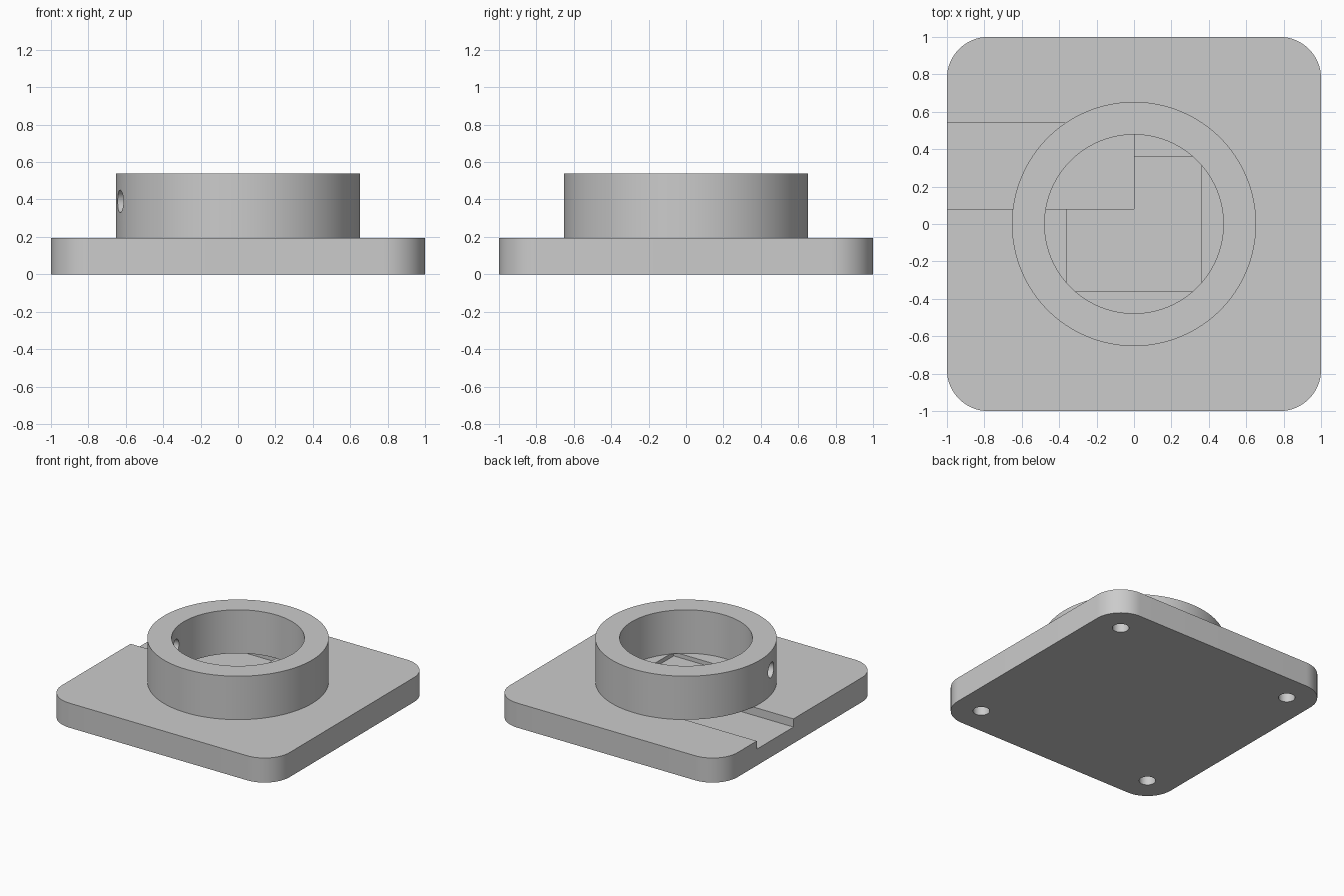
import bpy, bmesh, math
from mathutils import Matrix, Vector

if "Cube" in bpy.data.objects:
    bpy.data.objects.remove(bpy.data.objects["Cube"], do_unlink=True)

PLATE_TOP, RING_TOP = 0.195, 0.54
CORNER = 0.78            # centre of corner rounding and of the screw holes

grey = bpy.data.materials.new("light_grey")
grey.use_nodes = True
grey.diffuse_color = (0.6, 0.6, 0.6, 1)
grey.node_tree.nodes["Principled BSDF"].inputs["Base Color"].default_value = grey.diffuse_color


def make_object(name, bm):
    bmesh.ops.recalc_face_normals(bm, faces=bm.faces[:])
    mesh = bpy.data.meshes.new(name)
    bm.to_mesh(mesh)
    bm.free()
    mesh.materials.append(grey)
    obj = bpy.data.objects.new(name, mesh)
    bpy.context.collection.objects.link(obj)
    return obj


def extrude_outline(name, points, z0, z1):
    bm = bmesh.new()
    face = bm.faces.new([bm.verts.new((x, y, z0)) for x, y in points])
    top = bmesh.ops.extrude_face_region(bm, geom=[face])["geom"]
    verts = [v for v in top if isinstance(v, bmesh.types.BMVert)]
    bmesh.ops.translate(bm, verts=verts, vec=(0, 0, z1 - z0))
    return make_object(name, bm)


def box(name, x0, x1, y0, y1, z0, z1):
    return extrude_outline(name, [(x0, y0), (x1, y0), (x1, y1), (x0, y1)], z0, z1)


def arc(cx, cy, r, start, end, steps):
    angles = [math.radians(start + (end - start) * i / steps) for i in range(steps + 1)]
    return [(cx + r * math.cos(a), cy + r * math.sin(a)) for a in angles]


def cylinder(name, r, z0, z1, sides):
    return extrude_outline(name, arc(0, 0, r, 0, 360, sides)[:-1], z0, z1)


def cut(target, cutter):
    mod = target.modifiers.new("cut", 'BOOLEAN')
    mod.operation, mod.solver, mod.object = 'DIFFERENCE', 'EXACT', cutter
    bpy.ops.object.select_all(action='DESELECT')
    bpy.context.view_layer.objects.active = target
    target.select_set(True)
    bpy.ops.object.modifier_apply(modifier=mod.name)
    bpy.data.objects.remove(cutter, do_unlink=True)


def smooth(obj):
    bpy.ops.object.select_all(action='DESELECT')
    bpy.context.view_layer.objects.active = obj
    obj.select_set(True)
    bpy.ops.object.shade_smooth_by_angle(angle=math.radians(30))


# Square base plate with rounded corners
outline = []
for i, (sx, sy) in enumerate([(1, 1), (-1, 1), (-1, -1), (1, -1)]):
    outline += arc(sx * CORNER, sy * CORNER, 1 - CORNER, 90 * i, 90 * i + 90, 16)
plate = extrude_outline("base_plate", outline, 0, PLATE_TOP)

# Shallow square pocket, and a deeper cable channel running out of one side
cut(plate, box("pocket_cutter", -0.36, 0.36, -0.36, 0.36, PLATE_TOP - 0.032, 1))
cut(plate, box("channel_cutter", -1.2, 0, 0.08, 0.54, PLATE_TOP - 0.065, 1))

# Blind screw holes in the underside
for sx in (-1, 1):
    for sy in (-1, 1):
        hole = cylinder("screw_hole_cutter", 0.06, -0.1, 0.12, 32)
        hole.data.transform(Matrix.Translation((sx * CORNER, sy * CORNER, 0)))
        cut(plate, hole)
smooth(plate)

# Upright ring collar
ring = cylinder("ring_collar", 0.653, PLATE_TOP, RING_TOP, 96)
cut(ring, cylinder("bore_cutter", 0.478, 0, 1, 96))

# Radial set-screw hole through the collar wall
side_hole = cylinder("set_screw_cutter", 0.06, 0.3, 0.9, 32)
direction = Vector((-math.cos(math.radians(15)), -math.sin(math.radians(15)), 0))
side_hole.data.transform(Matrix.Translation((0, 0, 0.39)) @ direction.to_track_quat('Z', 'Y').to_matrix().to_4x4())
cut(ring, side_hole)
smooth(ring)
